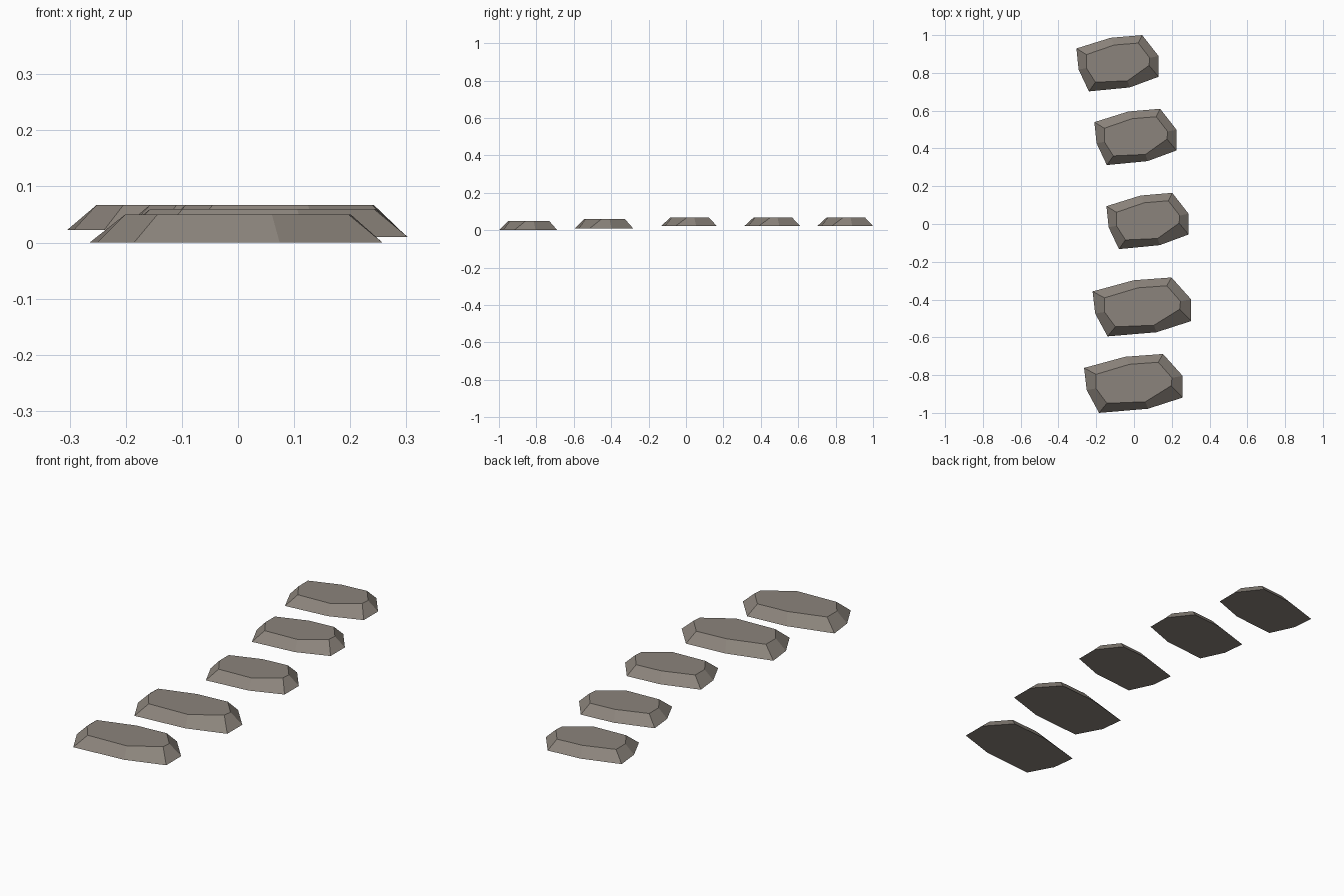
import bpy
import bmesh

cube = bpy.data.objects.get("Cube")
if cube:
    bpy.data.objects.remove(cube, do_unlink=True)


def make_material(name, colour):
    mat = bpy.data.materials.new(name)
    mat.use_nodes = True
    mat.diffuse_color = colour
    mat.node_tree.nodes["Principled BSDF"].inputs["Base Color"].default_value = colour
    return mat


stone_grey = make_material("warm stone grey", (0.26, 0.23, 0.20, 1))

# Outline of one stone at the ground, and of its flat, smaller top
BASE = [(-0.264, 0.082), (-0.045, 0.141), (0.158, 0.156), (0.263, 0.04),
        (0.263, -0.075), (0.078, -0.134), (-0.184, -0.156), (-0.25, -0.035)]
TOP = [(-0.2, 0.048), (-0.022, 0.101), (0.133, 0.112), (0.206, 0.03),
       (0.202, -0.012), (0.064, -0.097), (-0.142, -0.105), (-0.2, -0.027)]


def stepping_stone(name, location, scale):
    """Faceted slab: two outlines joined by sloping sides."""
    bm = bmesh.new()
    low = [bm.verts.new((x, y, 0)) for x, y in BASE]
    high = [bm.verts.new((x, y, 0.05)) for x, y in TOP]
    bm.faces.new(low)
    bm.faces.new(high)
    for i in range(len(low)):
        j = (i + 1) % len(low)
        bm.faces.new((low[i], low[j], high[j], high[i]))
    bmesh.ops.recalc_face_normals(bm, faces=bm.faces)
    mesh = bpy.data.meshes.new(name)
    bm.to_mesh(mesh)
    bm.free()
    mesh.materials.append(stone_grey)
    stone = bpy.data.objects.new(name, mesh)
    stone.location = location
    stone.scale = scale
    bpy.context.collection.objects.link(stone)


# Two large stones at the front, three smaller ones leading back
LARGE = (0.99, 1, 1)
SMALL = (0.825, 0.955, 0.9)
stepping_stone("stepping_stone_1", (-0.003, -0.844, 0), LARGE)
stepping_stone("stepping_stone_2", (0.042, -0.439, 0.01), LARGE)
stepping_stone("stepping_stone_3", (0.072, 0.016, 0.022), SMALL)
stepping_stone("stepping_stone_4", (0.008, 0.461, 0.022), SMALL)
stepping_stone("stepping_stone_5", (-0.087, 0.851, 0.022), SMALL)
